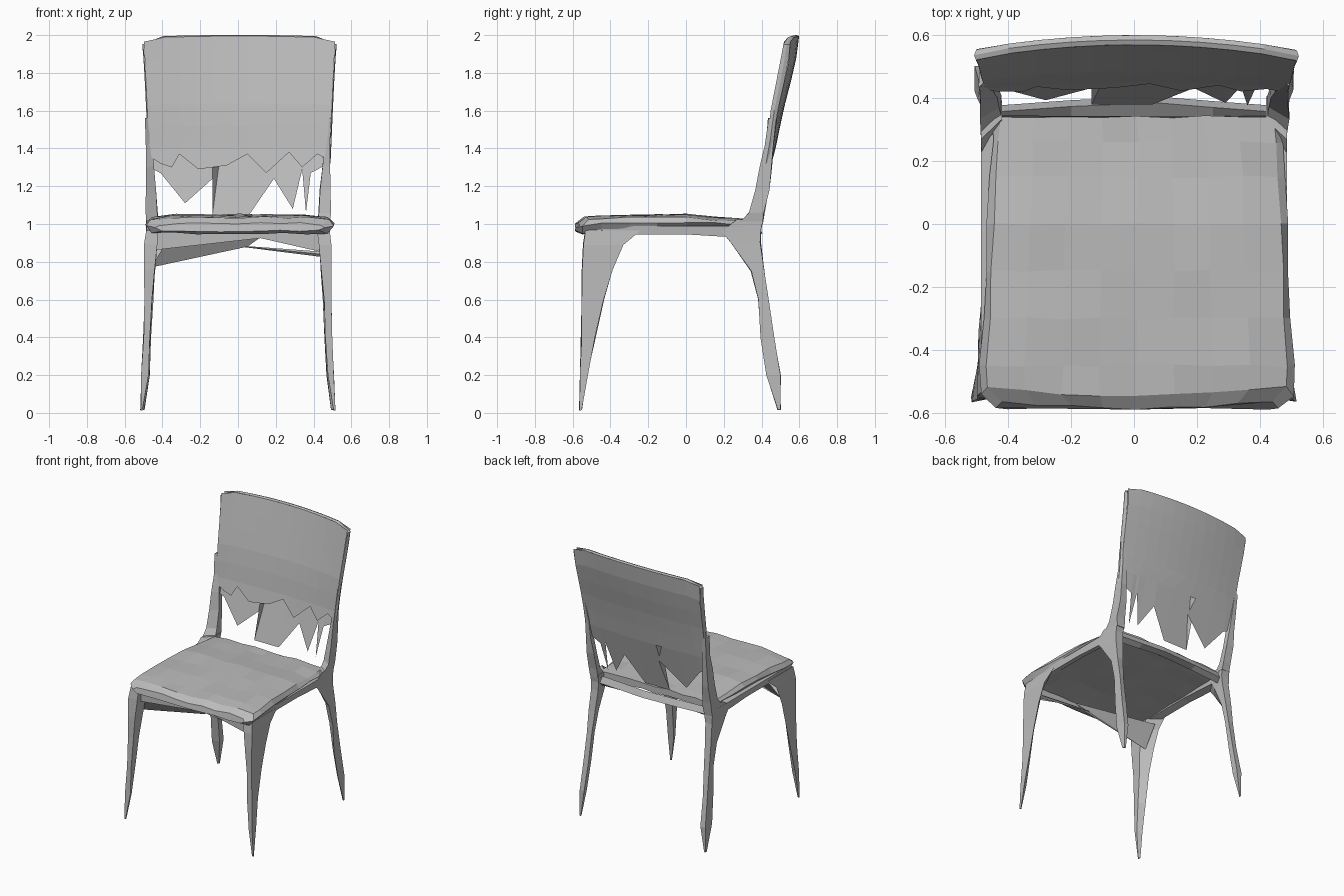
import bpy, bmesh, random
from mathutils import Vector

random.seed(4)
if "Cube" in bpy.data.objects:
    bpy.data.objects.remove(bpy.data.objects["Cube"])

GREY = (0.5, 0.5, 0.5, 1)
mat = bpy.data.materials.new("plain grey")
mat.use_nodes = True
mat.diffuse_color = GREY
mat.node_tree.nodes["Principled BSDF"].inputs["Base Color"].default_value = GREY


def finish(name, bm, jitter=0.0):
    for v in bm.verts:
        v.co += Vector([random.uniform(-jitter, jitter) for _ in range(3)])
    bmesh.ops.recalc_face_normals(bm, faces=bm.faces)
    me = bpy.data.meshes.new(name)
    bm.to_mesh(me)
    bm.free()
    me.materials.append(mat)
    ob = bpy.data.objects.new(name, me)
    bpy.context.scene.collection.objects.link(ob)
    return ob


def strips(bm, rows, closed=False):
    """Join rows of points with quads; returns the vertex rows."""
    vs = [[bm.verts.new(p) for p in r] for r in rows]
    n = len(vs[0])
    for a, b in zip(vs, vs[1:]):
        for i in range(n if closed else n - 1):
            j = (i + 1) % n
            bm.faces.new((a[i], a[j], b[j], b[i]))
    return vs


def loft(name, rings, jitter=0.0):
    bm = bmesh.new()
    vs = strips(bm, rings, True)
    bm.faces.new(vs[0])
    bm.faces.new(vs[-1])
    return finish(name, bm, jitter)


def sheet(name, *polys):
    bm = bmesh.new()
    for p in polys:
        bm.faces.new([bm.verts.new(c) for c in p])
    return finish(name, bm)


def interp(table, t):
    for (a, p), (b, q) in zip(table, table[1:]):
        if t <= b:
            return p + (q - p) * max(0, (t - a) / (b - a))
    return table[-1][1]


# Seat: soft slab lofted from front to back
HALF = [(-0.59, 0.44), (-0.54, 0.5), (-0.4, 0.495), (0, 0.475), (0.34, 0.455)]
TOP = [(-0.59, 1.0), (-0.545, 1.035), (-0.4, 1.045), (0, 1.05), (0.2, 1.03), (0.34, 1.025)]
LOW = [(-0.59, 0.965), (-0.545, 0.95), (-0.4, 0.965), (0.34, 0.975)]
rings = []
for y in (-0.585, -0.545, -0.45, -0.3, -0.15, 0, 0.15, 0.26, 0.34):
    h, t, b = (interp(tab, y) for tab in (HALF, TOP, LOW))
    across = [k / 4 for k in range(-4, 5)]
    ring = []
    for k in across:
        yy = y + (0.025 * k * k if y < -0.5 else 0)
        drop = 0.012 if abs(k) == 1 else 0
        ring.append((0.01 + k * (h - 0.02), yy, t - drop))
    ring.append((0.01 + h, y, (t + b) / 2))
    ring += [(0.01 + k * (h - 0.03), y, b) for k in reversed(across)]
    ring.append((0.01 - h, y, (t + b) / 2))
    rings.append(ring)
loft("seat", rings, 0.005)

# Legs: wedge sections (outer x, inner x, front y, back y, z)
FRONT = [(0.515, 0.505, -0.565, -0.55, 0.015), (0.51, 0.475, -0.56, -0.52, 0.2),
         (0.5, 0.465, -0.555, -0.48, 0.4), (0.495, 0.455, -0.55, -0.435, 0.6),
         (0.495, 0.44, -0.55, -0.39, 0.76), (0.495, 0.43, -0.545, -0.33, 0.89),
         (0.485, 0.42, -0.535, -0.24, 0.965)]
BACK = [(0.505, 0.495, 0.485, 0.5, 0.015), (0.505, 0.47, 0.425, 0.5, 0.2),
        (0.495, 0.46, 0.395, 0.465, 0.4), (0.49, 0.45, 0.38, 0.435, 0.6),
        (0.49, 0.44, 0.345, 0.415, 0.75), (0.485, 0.43, 0.24, 0.395, 0.9),
        (0.485, 0.425, 0.19, 0.395, 0.96), (0.485, 0.42, 0.27, 0.405, 1.02)]
POST = [(0.485, 0.42, 0.27, 0.405, 1.0), (0.49, 0.425, 0.335, 0.415, 1.06),
        (0.49, 0.435, 0.365, 0.44, 1.18), (0.485, 0.445, 0.39, 0.455, 1.3),
        (0.487, 0.455, 0.42, 0.465, 1.42), (0.492, 0.47, 0.435, 0.48, 1.56)]


def limb(name, table, s, lean):
    rings = []
    for xo, xi, y0, y1, z in table:
        a, b = (y0, y0 + (y1 - y0) * 0.55) if lean < 0 else (y0 + (y1 - y0) * 0.45, y1)
        rings.append([(s * xo, y0, z), (s * xo, y1, z), (s * xi, b, z), (s * xi, a, z)])
    loft(name, rings, 0.003)


for s, side in ((1, "left"), (-1, "right")):
    limb("front_leg_" + side, FRONT, s, -1)
    limb("back_leg_" + side, BACK, s, 1)
    limb("back_post_" + side, POST, s, 1)
    # Side rail under the seat edge
    loft("side_rail_" + side, [[(s * 0.485, y, 0.99), (s * 0.48, y, z), (s * 0.43, y, z + 0.015),
                                (s * 0.42, y, 0.99)]
                               for y, z in ((-0.52, 0.945), (-0.3, 0.945), (0, 0.945), (0.25, 0.93), (0.37, 0.92))])

# Back rail, deeper toward the middle
loft("back_rail", [[(x, 0.33, 0.96), (x, 0.355 + d, 0.995), (x, 0.375 + d, 0.95), (x, 0.345, 0.92 + d)]
                   for x, d in ((-0.45, 0), (-0.2, 0.018), (0.07, 0.03), (0.25, 0.015), (0.45, 0))])

# Front aprons and thin brace
sheet("front_apron",
      [(-0.46, -0.43, 0.77), (0.05, -0.45, 0.88), (0.12, -0.47, 0.93), (-0.4, -0.49, 0.87)],
      [(-0.46, -0.43, 0.77), (0.12, -0.47, 0.93), (-0.45, -0.32, 0.91)],
      [(-0.46, -0.5, 0.86), (0.12, -0.5, 0.925), (0.45, -0.5, 0.85), (0.45, -0.5, 0.97), (-0.46, -0.5, 0.97)])
loft("front_brace", [[(x, -0.43, z - r), (x, -0.43 + r, z), (x, -0.43, z + r), (x, -0.43 - r, z)]
                     for x, z, r in ((0.02, 0.882, 0.003), (0.44, 0.84, 0.014))])

# Backrest: bowed front and back skins with torn lower edges
LEAN = [(1.05, 0.355), (1.2, 0.39), (1.4, 0.425), (1.6, 0.445), (1.8, 0.485), (2.0, 0.525)]
THICK = [(1.05, 0.01), (1.35, 0.02), (1.6, 0.038), (1.85, 0.045), (2.0, 0.03)]
WIDTH = [(1.3, 0.475), (1.6, 0.488), (1.85, 0.5), (1.96, 0.51), (2.0, 0.48)]


def skin_point(x, z, back):
    bow = interp([(1.05, 0.015), (2.0, 0.045)], z) * (1 - (x / 0.52) ** 2)
    return (x, interp(LEAN, z) + bow + (interp(THICK, z) if back else 0), z)


def top_z(x):
    return 1.985 + 0.01 * (1 - 4 * x * x) - (0.02 if abs(x) > 0.48 else 0)


def skin(name, edge, back):
    # Smooth upper field from z = 1.4, then one torn strip below it
    n = len(edge) - 1
    rows = [[skin_point(x, z, back) for x, z in edge]]
    for k in range(6):
        row = []
        for i in range(n + 1):
            u = 2 * i / n - 1
            z = 1.4 + (top_z(u * 0.5) - 1.4) * k / 5
            row.append(skin_point(0.008 + u * interp(WIDTH, z), z, back))
        rows.append(row)
    # Align the strip seam with the torn edge so the points stay upright
    xs = sorted(x for x, z in edge)
    rows[1] = [skin_point(x, 1.4, back) for x in xs]
    bm = bmesh.new()
    strips(bm, rows)
    finish(name, bm)


skin("backrest_front", [(-0.47, 1.36), (-0.41, 1.32), (-0.35, 1.3), (-0.31, 1.37), (-0.21, 1.29),
                        (-0.06, 1.31), (0.05, 1.37), (0.15, 1.27), (0.27, 1.38), (0.34, 1.3),
                        (0.42, 1.37), (0.48, 1.34)], False)
skin("backrest_back", [(-0.47, 1.3), (-0.41, 1.27), (-0.28, 1.11), (-0.09, 1.28), (-0.135, 1.05),
                       (0.06, 1.05), (0.19, 1.24), (0.29, 1.08), (0.34, 1.29), (0.36, 1.06),
                       (0.385, 1.27), (0.48, 1.32)], True)

# Rim closing the sides and top of the backrest
path = [(-1, z) for z in (1.32, 1.45, 1.6, 1.75, 1.88, 1.95)]
outline = [(0.008 - interp(WIDTH, z), z) for _, z in path]
outline += [(0.008 + x / 10, top_z(x / 10)) for x in range(-4, 5)]
outline += [(0.008 + interp(WIDTH, z), z) for _, z in reversed(path)]
bm = bmesh.new()
rows = []
for x, z in outline:
    f, b = Vector(skin_point(x, z, False)), Vector(skin_point(x, z, True))
    mid = (f + b) / 2 + Vector((0.006 if x > 0 else -0.006, 0, 0.006 if z > 1.97 else 0))
    rows.append([f, mid, b])
strips(bm, rows)
finish("backrest_rim", bm)
